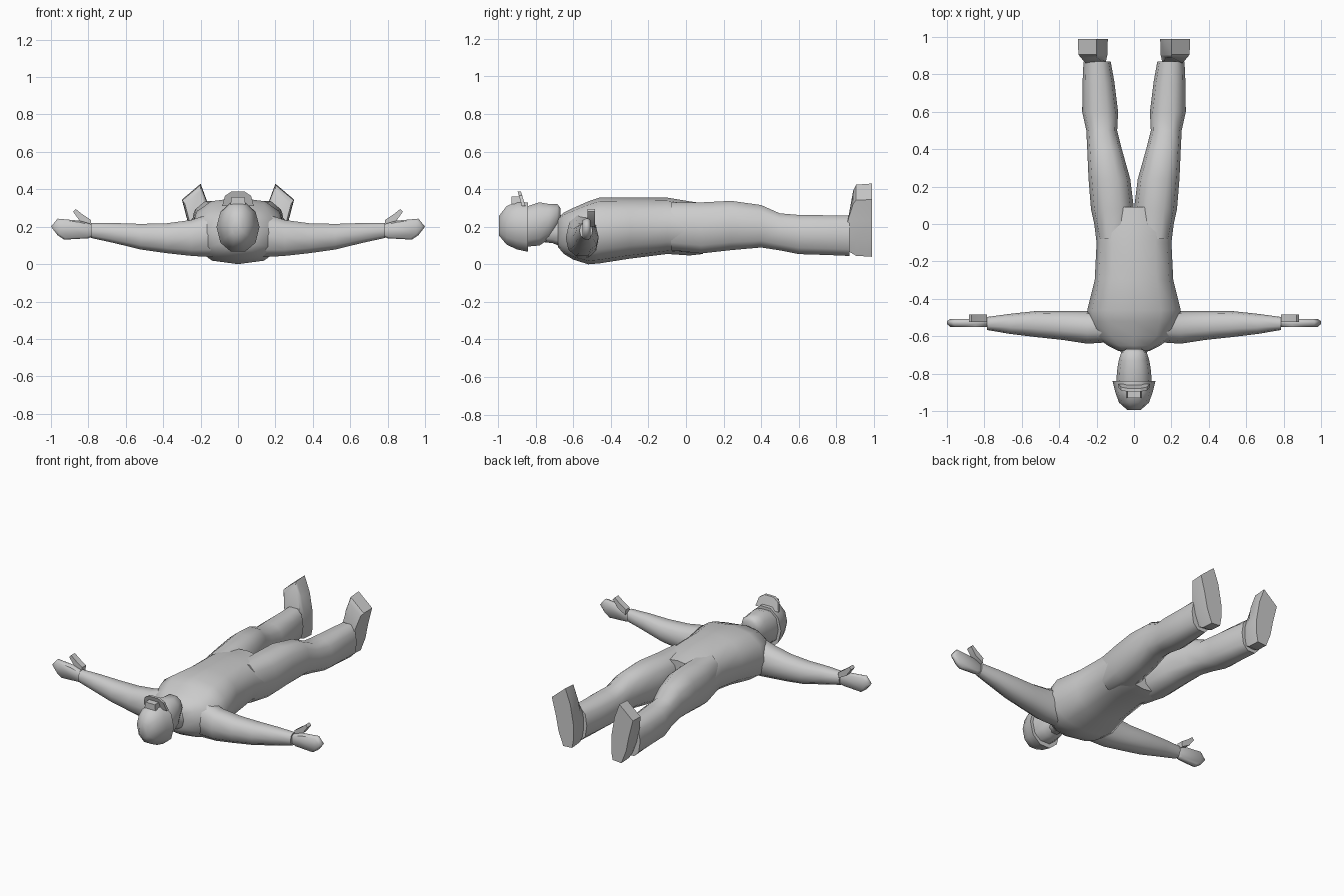
import bpy, bmesh, math

if "Cube" in bpy.data.objects:
    bpy.data.objects.remove(bpy.data.objects["Cube"])

mat = bpy.data.materials.new("plain_grey")
mat.diffuse_color = (0.6, 0.6, 0.6, 1)
mat.use_nodes = True
mat.node_tree.nodes["Principled BSDF"].inputs["Base Color"].default_value = mat.diffuse_color


def skin(name, rings, angle=60, mirror=False):
    """Join equal-length rings of points into a closed, smooth-shaded part."""
    bm = bmesh.new()
    loops = [[bm.verts.new(p) for p in r] for r in rings]
    n = len(loops[0])
    for a, b in zip(loops, loops[1:]):
        for i in range(n):
            j = (i + 1) % n
            bm.faces.new((a[i], a[j], b[j], b[i]))
    bm.faces.new(loops[0])
    bm.faces.new(loops[-1])
    bmesh.ops.recalc_face_normals(bm, faces=bm.faces)
    me = bpy.data.meshes.new(name)
    bm.to_mesh(me)
    bm.free()
    me.materials.append(mat)
    ob = bpy.data.objects.new(name, me)
    bpy.context.collection.objects.link(ob)
    bpy.ops.object.select_all(action='DESELECT')
    ob.select_set(True)
    bpy.context.view_layer.objects.active = ob
    bpy.ops.object.shade_smooth_by_angle(angle=math.radians(angle))
    if mirror:
        ob.modifiers.new("mirror", 'MIRROR')
    return ob


def loft(name, axis, sections, n=10, power=0.85, **kw):
    """Rounded sections (position, lo1, hi1, lo2, hi2) along the x, y or z axis."""
    rings = []
    for t, a0, a1, b0, b1 in sections:
        ring = []
        for i in range(n):
            w = 2 * math.pi * i / n
            c, s = math.cos(w), math.sin(w)
            c = math.copysign(abs(c) ** power, c)
            s = math.copysign(abs(s) ** power, s)
            p = [(a0 + a1) / 2 + c * (a1 - a0) / 2, (b0 + b1) / 2 + s * (b1 - b0) / 2]
            p.insert(axis, t)
            ring.append(p)
        rings.append(ring)
    return skin(name, rings, **kw)


def body(name, sections, **kw):
    return loft(name, 1, [(y, -w, w, lo, hi) for y, w, lo, hi in sections], **kw)


# Torso, lying on its back, head towards -y
body("torso", [(-0.68, .08, .09, .25), (-0.65, .14, .055, .275), (-0.60, .21, .025, .30),
               (-0.52, .24, .0, .335), (-0.46, .25, .005, .355), (-0.30, .21, .03, .355),
               (-0.10, .20, .055, .355), (0.02, .215, .047, .335), (0.09, .215, .055, .325)],
     n=12, power=0.8)

# Neck and head
body("neck", [(-0.80, .055, .12, .25), (-0.71, .055, .11, .235), (-0.64, .10, .08, .26)])
body("head", [(-0.90, .09, .09, .31), (-0.84, .095, .09, .315), (-0.78, .09, .095, .335),
              (-0.73, .082, .13, .325), (-0.685, .068, .19, .325), (-0.668, .04, .24, .30)])

# Cap with turned-up visor and small badge block
body("cap", [(-0.995, .035, .15, .26), (-0.955, .08, .10, .315),
             (-0.90, .10, .073, .34), (-0.84, .115, .06, .335)], power=0.95)
arch = [(-.085, .31), (-.07, .365), (-.035, .388), (.035, .388), (.07, .365), (.085, .31)]
skin("visor", [[(x, -0.855 + dy - (z - .31) * .3, z) for x, z in arch]
               for dy in (-.018, .0)], angle=30)
skin("cap_badge", [[(x, y, z) for x, z in ((-.04, .32), (-.035, .36), (.035, .36), (.04, .32))]
                   for y in (-.93, -.87)], angle=30)

# Arms stretched out sideways
loft("arm", 0, [(.10, -.63, -.46, .03, .29), (.25, -.64, -.465, .04, .24),
                (.38, -.62, -.465, .055, .222), (.52, -.605, -.465, .075, .218),
                (.66, -.588, -.48, .11, .222), (.785, -.567, -.497, .138, .222)],
     mirror=True)

# Flat mitten hand and thumb
palm = [(.76, .155), (.80, .138), (.93, .131), (.965, .155), (1.0, .20), (.965, .243),
        (.845, .232), (.77, .21)]
skin("hand", [[(.88 + (x - .88) * s, y, .185 + (z - .185) * s) for x, z in palm]
              for y, s in ((-.55, .85), (-.535, 1), (-.52, 1), (-.508, .85))], mirror=True)
skin("thumb", [[(x, y, z) for x, z in ((.79, .20), (.785, .235), (.83, .265),
                                       (.868, .295), (.882, .28), (.845, .23))]
               for y in (-.525, -.485)], angle=40, mirror=True)

# Legs
loft("leg", 1, [(-.08, .02, .195, .07, .335), (.08, .0, .23, .052, .335),
                (.24, .02, .243, .07, .343), (.40, .065, .25, .085, .32),
                (.50, .09, .255, .07, .275), (.60, .085, .277, .05, .267),
                (.76, .105, .275, .045, .265), (.87, .125, .27, .04, .265)],
     power=0.8, mirror=True)

# Feet, toes up and turned outwards
sole = [(.14, .10), (.15, .045), (.215, .04), (.25, .13), (.27, .23), (.30, .345),
        (.20, .43), (.163, .33), (.14, .2)]
skin("foot", [[(.21 + (x - .21) * s, y - (z > .3) * dy, .22 + (z - .22) * s) for x, z in sole]
              for y, s, dy in ((.86, .82, -.03), (.905, .97, 0), (.99, 1, 0))],
     angle=50, mirror=True)
